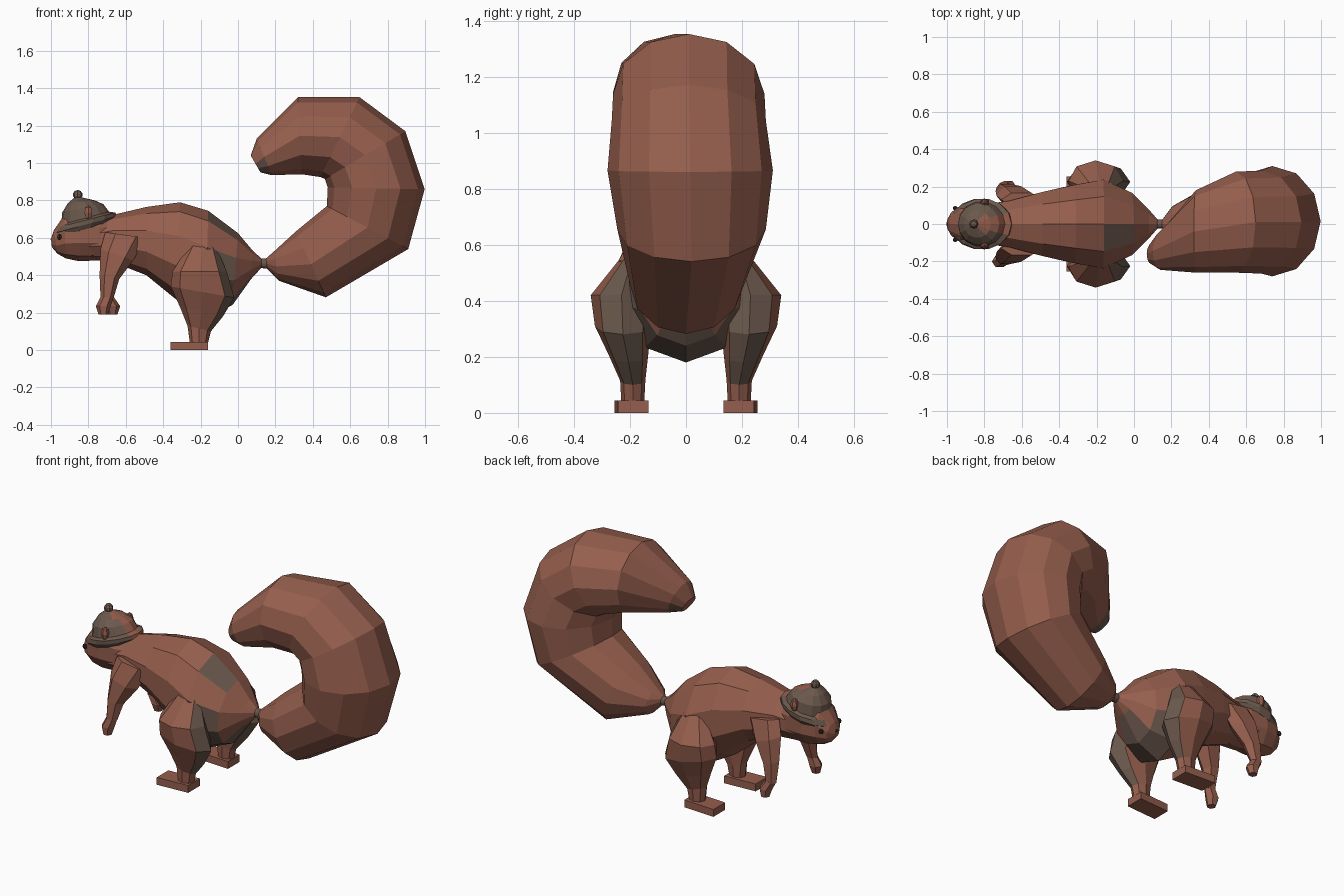
import bpy, bmesh, math
from mathutils import Vector


def material(name, col):
    m = bpy.data.materials.new(name)
    m.diffuse_color = (*col, 1)
    return m


RUST = material("rust fur", (0.30, 0.112, 0.074))
GREY = material("grey brown", (0.145, 0.098, 0.073))
DARK = material("dark eye", (0.03, 0.02, 0.018))


def finish(name, bm, mats, rule=None):
    bmesh.ops.recalc_face_normals(bm, faces=bm.faces)
    for f in bm.faces:
        if rule and rule(f.calc_center_median()):
            f.material_index = 1
    me = bpy.data.meshes.new(name)
    bm.to_mesh(me)
    bm.free()
    for m in mats:
        me.materials.append(m)
    ob = bpy.data.objects.new(name, me)
    bpy.context.collection.objects.link(ob)
    return ob


# Skin of rings: each ring is (x1, z1, x2, z2, half width in y, centre y)
def loft(name, rings, sides, mats=(RUST, GREY), rule=None, side=1):
    bm = bmesh.new()
    prev = None
    for k, (x1, z1, x2, z2, hw, yc) in enumerate(rings):
        c = Vector(((x1 + x2) / 2, yc * side, (z1 + z2) / 2))
        d = Vector(((x1 - x2) / 2, 0, (z1 - z2) / 2))
        vs = []
        for i in range(sides):
            t = 2 * math.pi * i / sides
            vs.append(bm.verts.new(c + d * math.cos(t) + Vector((0, hw * math.sin(t), 0))))
        if prev:
            for i in range(sides):
                j = (i + 1) % sides
                bm.faces.new((prev[i], prev[j], vs[j], vs[i]))
        if k in (0, len(rings) - 1):
            bm.faces.new(vs)
        prev = vs
    return finish(name, bm, mats, rule)


def ball(name, loc, scale, mat, seg=8):
    bm = bmesh.new()
    bmesh.ops.create_uvsphere(bm, u_segments=seg, v_segments=max(4, seg // 2 + 1), radius=1)
    for v in bm.verts:
        v.co = Vector(loc) + Vector([a * b for a, b in zip(v.co, scale)])
    return finish(name, bm, [mat])


# Body, from neck to tail root, with grey rump patches
def rump(c):
    return c.x > -0.16 and (c.z < 0.36 or (-0.12 < c.y < 0.02 and c.x < 0.0)
                            or (c.y < 0 and c.x < 0.02 and 0.4 < c.z < 0.55))


loft("body", [
    (-0.86, 0.67, -0.86, 0.485, 0.10, 0),
    (-0.66, 0.725, -0.68, 0.475, 0.13, 0),
    (-0.49, 0.765, -0.49, 0.40, 0.18, 0),
    (-0.31, 0.79, -0.33, 0.27, 0.22, 0),
    (-0.16, 0.745, -0.17, 0.18, 0.25, 0),
    (0.0, 0.625, -0.03, 0.24, 0.175, 0),
    (0.08, 0.53, 0.07, 0.38, 0.085, 0),
    (0.13, 0.485, 0.13, 0.445, 0.02, 0)], 10, rule=rump)

# Bushy curled tail, leaning to one side at the tip
loft("tail", [
    (0.11, 0.44, 0.12, 0.49, 0.025, 0),
    (0.155, 0.435, 0.15, 0.49, 0.025, 0),
    (0.22, 0.37, 0.19, 0.525, 0.095, 0.0),
    (0.47, 0.282, 0.31, 0.635, 0.20, 0.0),
    (0.91, 0.54, 0.475, 0.77, 0.265, 0.02),
    (0.998, 0.86, 0.48, 0.87, 0.295, 0.015),
    (0.895, 1.17, 0.465, 0.915, 0.275, 0.01),
    (0.65, 1.352, 0.44, 0.925, 0.27, 0.01),
    (0.32, 1.352, 0.34, 0.94, 0.22, -0.04),
    (0.10, 1.13, 0.18, 0.935, 0.10, -0.145),
    (0.068, 1.04, 0.12, 0.95, 0.055, -0.16)], 12,
    rule=lambda c: 0.115 < c.x < 0.15)

# Head and muzzle
loft("head", [
    (-1.0, 0.595, -0.995, 0.55, 0.025, 0),
    (-0.985, 0.64, -0.965, 0.515, 0.065, 0),
    (-0.93, 0.72, -0.92, 0.49, 0.105, 0),
    (-0.84, 0.76, -0.85, 0.475, 0.125, 0),
    (-0.74, 0.75, -0.74, 0.48, 0.12, 0),
    (-0.66, 0.72, -0.66, 0.52, 0.09, 0)], 10)
ball("nose", (-0.99, 0, 0.59), (0.014, 0.018, 0.014), DARK, 6)

# Knitted hat: tilted rolled brim, dome and bobble
loft("hat", [
    (-0.965, 0.605, -0.675, 0.685, 0.122, 0),
    (-0.985, 0.625, -0.65, 0.715, 0.137, 0),
    (-0.968, 0.655, -0.655, 0.735, 0.137, 0),
    (-0.945, 0.67, -0.69, 0.74, 0.12, 0),
    (-0.94, 0.735, -0.72, 0.78, 0.11, 0),
    (-0.91, 0.785, -0.765, 0.80, 0.075, 0),
    (-0.875, 0.815, -0.83, 0.815, 0.02, 0)], 14, (GREY, RUST),
    rule=lambda c: c.z > 0.72 and c.x > -0.87 and abs(c.y) < 0.03)
ball("hat_bobble", (-0.857, 0, 0.83), (0.026, 0.026, 0.026), GREY)

for s, tag in ((-1, "right"), (1, "left")):
    # Eye and ear
    ball("eye_" + tag, (-0.955, s * 0.085, 0.605), (0.014, 0.012, 0.016), DARK, 6)
    ball("ear_" + tag, (-0.80, s * 0.115, 0.735), (0.024, 0.022, 0.04), RUST, 6)

    # Front leg and paw
    loft("front_leg_" + tag, [
        (-0.71, 0.63, -0.49, 0.60, 0.04, 0.13),
        (-0.735, 0.54, -0.56, 0.48, 0.06, 0.15),
        (-0.74, 0.40, -0.635, 0.38, 0.045, 0.175),
        (-0.735, 0.28, -0.665, 0.28, 0.028, 0.195)], 6, side=s)
    dx = 0.025 * s
    loft("front_paw_" + tag, [
        (-0.735, 0.285, -0.665, 0.285, 0.028, 0.195),
        (-0.735 + dx, 0.235, -0.655 + dx, 0.235, 0.036, 0.20),
        (-0.72 + dx, 0.19, -0.67 + dx, 0.19, 0.026, 0.205)], 6, side=s)

    # Hind leg: broad thigh narrowing to the ankle
    loft("hind_leg_" + tag, [
        (-0.25, 0.58, -0.12, 0.56, 0.03, 0.19),
        (-0.35, 0.42, -0.06, 0.42, 0.11, 0.23),
        (-0.36, 0.34, -0.02, 0.28, 0.10, 0.225),
        (-0.31, 0.23, -0.08, 0.18, 0.07, 0.205),
        (-0.27, 0.13, -0.145, 0.10, 0.045, 0.19),
        (-0.255, 0.02, -0.165, 0.02, 0.04, 0.19)], 8, side=s,
        rule=lambda c: c.x > -0.14 and 0.12 < c.z < 0.5)

    # Hind foot
    bm = bmesh.new()
    bmesh.ops.create_cube(bm, size=1)
    for v in bm.verts:
        v.co = (-0.26 + v.co.x * 0.20, s * (0.20 + v.co.y * 0.11), 0.022 + v.co.z * 0.044)
        if v.co.x > -0.2:
            v.co.y -= s * 0.012
    finish("hind_foot_" + tag, bm, [RUST])
